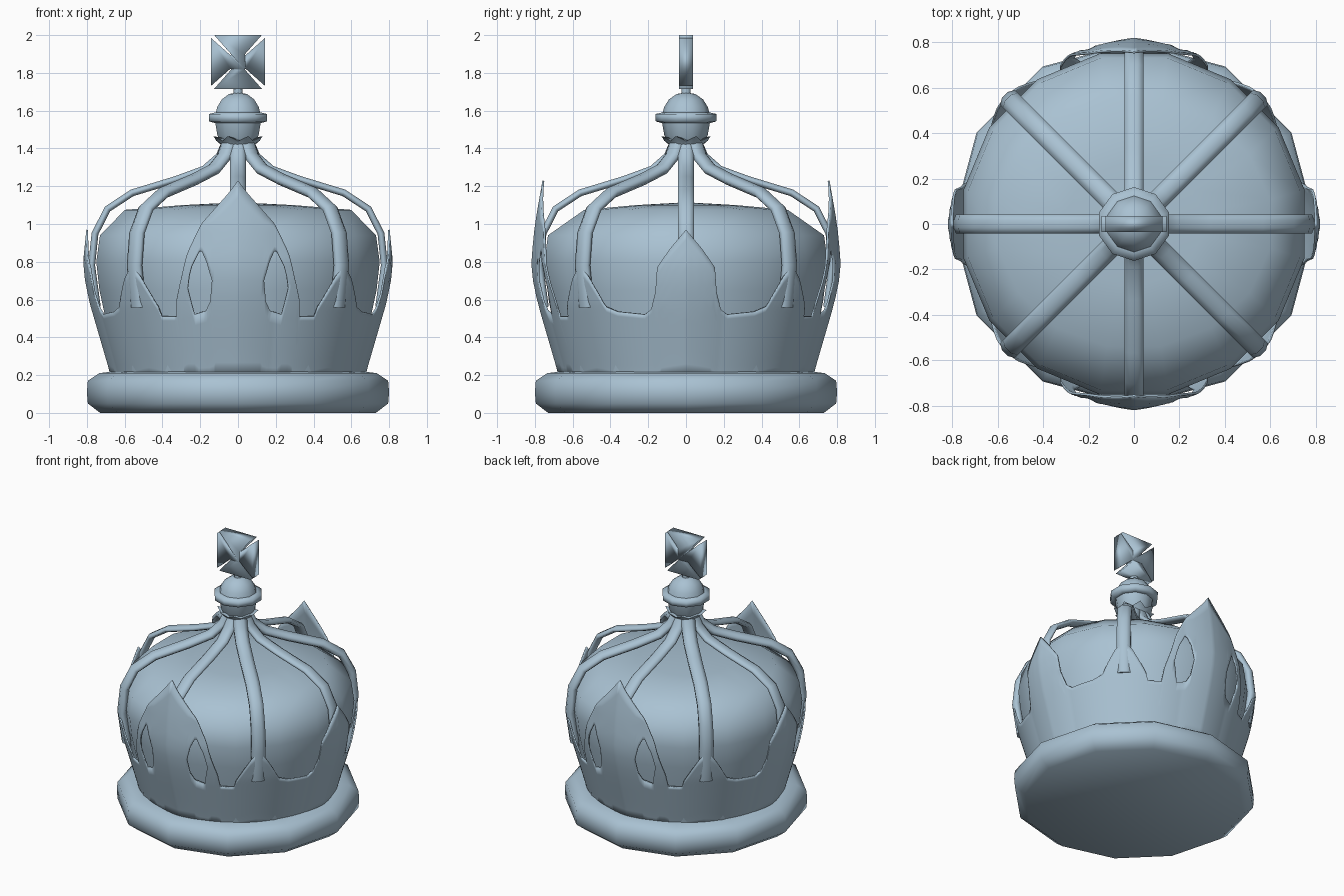
import bpy, bmesh, math
from math import sin, cos, pi, radians

cube = bpy.data.objects.get("Cube")
if cube:
    bpy.data.objects.remove(cube, do_unlink=True)

# One pale steel blue for the whole model
steel = bpy.data.materials.new("pale_steel_blue")
steel.use_nodes = True
steel.diffuse_color = (0.40, 0.54, 0.65, 1)
steel.node_tree.nodes["Principled BSDF"].inputs["Base Color"].default_value = (0.40, 0.54, 0.65, 1)


def finish(name, bm, angle=60):
    bmesh.ops.remove_doubles(bm, verts=bm.verts, dist=0.0004)
    bmesh.ops.recalc_face_normals(bm, faces=bm.faces)
    mesh = bpy.data.meshes.new(name)
    bm.to_mesh(mesh)
    bm.free()
    mesh.materials.append(steel)
    ob = bpy.data.objects.new(name, mesh)
    bpy.context.collection.objects.link(ob)
    bpy.ops.object.select_all(action='DESELECT')
    ob.select_set(True)
    bpy.context.view_layer.objects.active = ob
    bpy.ops.object.shade_smooth_by_angle(angle=radians(angle))
    return ob


def lerp(table, t):
    """Piecewise linear lookup in (key, value) pairs."""
    if t <= table[0][0]:
        return table[0][1]
    for (a, u), (b, v) in zip(table, table[1:]):
        if t <= b:
            return u + (v - u) * (t - a) / (b - a)
    return table[-1][1]


def polar(r, a, z):
    """Angle a is measured from the front (-y) towards +x."""
    return (r * sin(a), -r * cos(a), z)


def skin(bm, rings, closed=True):
    """Join equal point rings with quads."""
    vs = [[bm.verts.new(p) for p in ring] for ring in rings]
    n = len(vs[0])
    for a, b in zip(vs, vs[1:]):
        for i in range(n if closed else n - 1):
            j = (i + 1) % n
            bm.faces.new((a[i], a[j], b[j], b[i]))
    return vs


def lathe(name, profile, sides, offset=0.0, angle=60):
    bm = bmesh.new()
    rings = [[polar(max(r, 0.0001), 2 * pi * (i + offset) / sides, z) for i in range(sides)]
             for r, z in profile]
    vs = skin(bm, rings)
    for ring in (vs[0], vs[-1]):
        bm.faces.new(ring)
    # collapse pole rings cleanly
    for ring, (r, z) in ((vs[0], profile[0]), (vs[-1], profile[-1])):
        if r == 0:
            bmesh.ops.pointmerge(bm, verts=ring, merge_co=(0, 0, z))
    return finish(name, bm, angle)


# Padded base ring and domed cap, whose shoulder is narrower front to back
lathe("base_ring", [(0.73, 0), (0.795, 0.05), (0.80, 0.11), (0.795, 0.17), (0.735, 0.21), (0.66, 0.22)], 12)
cap = lathe("cap", [(0.66, 0.18), (0.715, 0.5), (0.748, 0.65), (0.765, 0.8), (0.745, 0.94),
                    (0.61, 1.075), (0.3, 1.10), (0, 1.115)], 16, 0.5)
for v in cap.data.vertices:
    if v.co.z > 1.0:
        v.co.y *= 0.9

# Flared circlet: one thin wall whose top edge rises into petals and feet.
# Tables run in degrees from the front (0) to the side (90).
TOP = [(0, 1.23), (4, 1.16), (14.5, 1.0), (19.7, 0.85), (22, 0.73), (25, 0.60), (26, 0.51),
       (33, 0.51), (34, 0.56), (37, 0.63), (41, 0.72), (45, 0.78), (49, 0.72), (53, 0.63),
       (55, 0.58), (56, 0.56), (61, 0.535), (73, 0.52), (76, 0.55), (78, 0.64), (79, 0.77),
       (84, 0.87), (90, 0.97)]
LENS_LOW = [(10, 0.70), (11, 0.59), (13, 0.54), (18, 0.52), (20, 0.66)]
LENS_HIGH = [(10, 0.70), (12, 0.80), (14.5, 0.87), (18.5, 0.76), (20, 0.66)]
RADIUS = [(0.18, 0.67), (0.22, 0.68), (0.58, 0.785), (0.7, 0.81), (0.8, 0.82), (1.0, 0.80), (1.23, 0.76)]


def wall_point(deg, z):
    # nearly round, with a soft ridge down the middle of each petal
    off_axis = abs((deg + 45) % 90 - 45)
    ridge = 0.975 + 0.025 * max(0, 1 - off_axis / 15)
    return polar(lerp(RADIUS, z) * ridge, radians(deg), z)


bm = bmesh.new()
lower, upper = [], []
ROWS = 6
for deg in range(361):
    f = deg % 180
    f = 180 - f if f > 90 else f
    top = lerp(TOP, f)
    lo = hi = 0.18 + (top - 0.18) * 0.6
    if f < 26:
        lo = hi = min(0.66, top - 0.01) if f > 20 else 0.70
    if 10 <= f <= 20:
        lo, hi = lerp(LENS_LOW, f), lerp(LENS_HIGH, f)
    lower.append([wall_point(deg, 0.18 + (lo - 0.18) * k / ROWS) for k in range(ROWS + 1)])
    upper.append([wall_point(deg, hi + (top - hi) * k / ROWS) for k in range(ROWS + 1)])
skin(bm, lower, closed=False)
skin(bm, upper, closed=False)
circlet = finish("petalled_circlet", bm, 40)
wall = circlet.modifiers.new("wall_thickness", 'SOLIDIFY')
wall.thickness = 0.01
wall.offset = -1

# Eight arches sweeping from the circlet up to the finial, heavier on the diagonals
PATH = [(0.745, 0.56), (0.775, 0.78), (0.757, 0.95), (0.69, 1.08), (0.56, 1.165),
        (0.33, 1.235), (0.18, 1.29), (0.10, 1.36), (0.06, 1.45)]
for n in range(8):
    a = n * pi / 4
    width, depth = (0.05, 0.03) if n % 2 else (0.045, 0.02)
    bm = bmesh.new()
    rings = []
    for i, (r, z) in enumerate(PATH):
        r0, z0 = PATH[max(i - 1, 0)]
        r1, z1 = PATH[min(i + 1, len(PATH) - 1)]
        d = math.hypot(r1 - r0, z1 - z0)
        nr, nz = (z1 - z0) / d, -(r1 - r0) / d
        ring = []
        for k in range(8):
            t = 2 * pi * (k + 0.5) / 8
            side, out = width * cos(t), depth * sin(t)
            x, y, zz = polar(r + nr * out, a, z + nz * out)
            ring.append((x + side * cos(a), y + side * sin(a), zz))
        rings.append(ring)
    vs = skin(bm, rings)
    bm.faces.new(vs[0])
    bm.faces.new(vs[-1])
    finish("arch_%d" % (n + 1), bm, 70)

# Leafy collar with eight flared points where the arches meet
bm = bmesh.new()
skin(bm, [[polar(r if i % 2 else r * s, i * pi / 8, z if i % 2 else z - dz) for i in range(16)]
          for r, z, s, dz in ((0.07, 1.37, 1, 0), (0.095, 1.42, 0.95, 0),
                              (0.14, 1.465, 0.82, 0.025), (0.08, 1.45, 1, 0))])
finish("leaf_collar", bm, 40)

# Finial pedestal, rim, small dome and stalk
lathe("finial_pedestal", [(0.07, 1.38), (0.09, 1.43), (0.115, 1.47), (0.128, 1.545)], 10)
lathe("finial_rim", [(0.13, 1.535), (0.16, 1.543), (0.162, 1.582), (0.12, 1.592)], 10, 0, 100)
lathe("finial_dome", [(0.125, 1.585), (0.115, 1.62), (0.09, 1.66), (0.05, 1.688), (0, 1.697)], 10)
lathe("cross_stalk", [(0.027, 1.68), (0.027, 1.76)], 8, 0.5)

# Cross with four flared arms split by narrow tapering slits
bm = bmesh.new()
outline = []
for n in range(4):
    c, s = cos(n * pi / 2), sin(n * pi / 2)
    for u, v in ((0.04, -0.036), (0.142, -0.126), (0.142, 0.126), (0.04, 0.036)):
        outline.append((u * c - v * s, 1.858 + u * s + v * c))
front = bm.faces.new([bm.verts.new((x, -0.036, z)) for x, z in outline])
ext = bmesh.ops.extrude_face_region(bm, geom=[front], use_keep_orig=True)
for v in ext["geom"]:
    if isinstance(v, bmesh.types.BMVert):
        v.co.y = 0.036
finish("top_cross", bm, 100)
